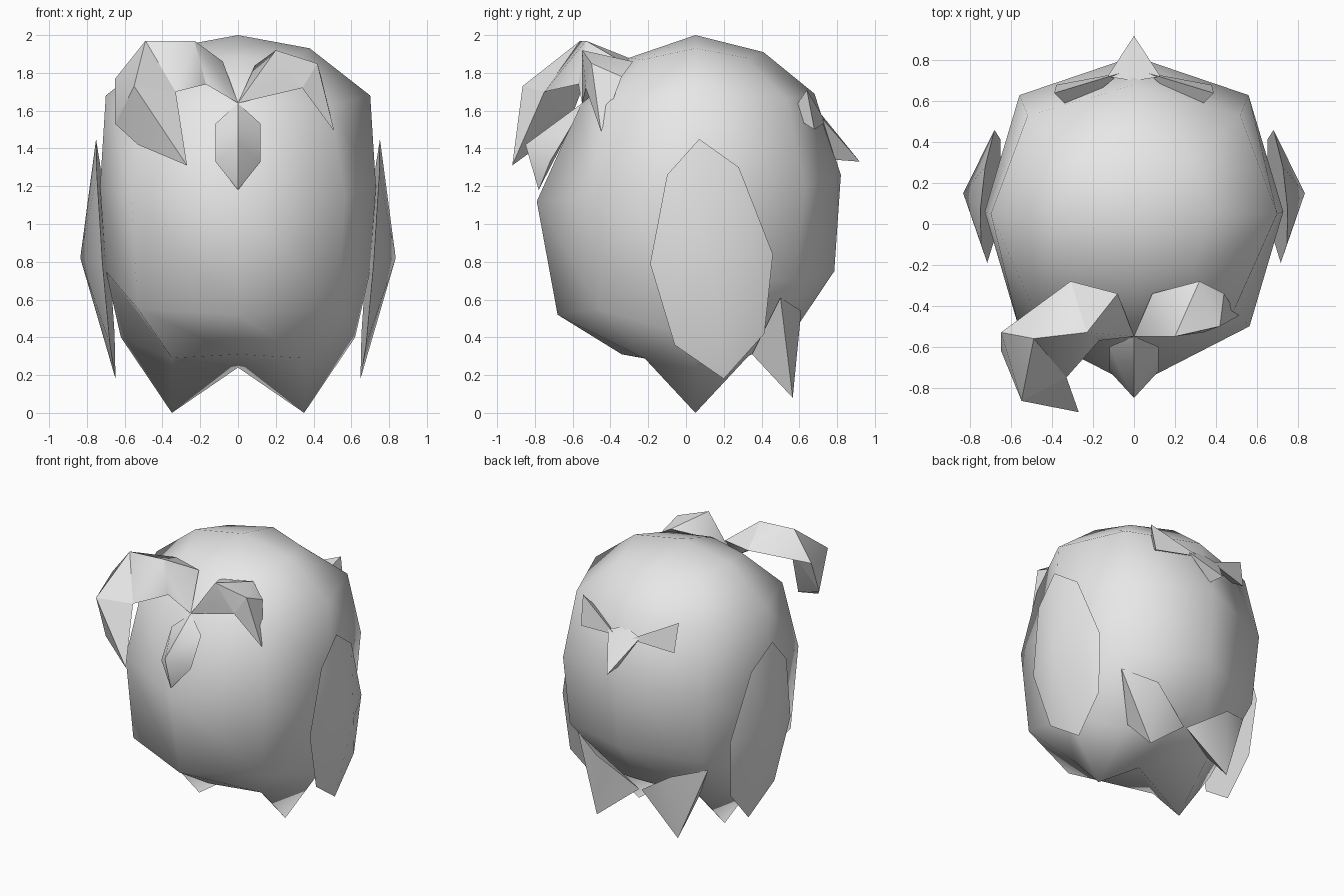
import bpy, bmesh, math

if "Cube" in bpy.data.objects:
    bpy.data.objects.remove(bpy.data.objects["Cube"], do_unlink=True)

GREY = (0.8, 0.8, 0.8, 1.0)
mat = bpy.data.materials.new("plain grey")
mat.use_nodes = True
mat.diffuse_color = GREY
mat.node_tree.nodes["Principled BSDF"].inputs["Base Color"].default_value = GREY


def finish(name, bm, angle):
    """Turn a bmesh into a smooth-shaded object with sharp edges above angle."""
    bmesh.ops.recalc_face_normals(bm, faces=bm.faces)
    mesh = bpy.data.meshes.new(name)
    bm.to_mesh(mesh)
    bm.free()
    mesh.materials.append(mat)
    for p in mesh.polygons:
        p.use_smooth = True
    mesh.set_sharp_from_angle(angle=math.radians(angle))
    ob = bpy.data.objects.new(name, mesh)
    bpy.context.collection.objects.link(ob)
    return ob


def hulls(name, groups, angle=50, side=1):
    """One object from several convex chunks; side=-1 mirrors it in x."""
    bm = bmesh.new()
    for pts in groups:
        vs = [bm.verts.new((x * side, y, z)) for x, y, z in pts]
        res = bmesh.ops.convex_hull(bm, input=vs)
        inner = {g for g in res["geom_interior"] + res["geom_unused"]
                 if isinstance(g, bmesh.types.BMVert)}
        if inner:
            bmesh.ops.delete(bm, geom=list(inner), context='VERTS')
    return finish(name, bm, angle)


# Body: eight-sided rings, each given as front, front corner, side, back corner, back
rings = [
    [(0, -.30, 1.88), (.29, -.23, 1.87), (.38, .05, 1.93), (.30, .32, 1.88), (0, .41, 1.91)],
    [(0, -.56, 1.63), (.49, -.42, 1.63), (.70, .05, 1.68), (.52, .53, 1.66), (0, .68, 1.69)],
    [(0, -.79, 1.12), (.565, -.50, 1.15), (.73, .06, 1.20), (.56, .63, 1.20), (0, .82, 1.26)],
    [(0, -.68, .52), (.53, -.46, .55), (.70, .05, .75), (.54, .58, .70), (0, .785, .75)],
    [(0, -.34, .31), (.35, -.22, .29), (.62, .05, .40), (.35, .33, .30), (0, .57, .43)],
]
bm = bmesh.new()
loops = []
for r in rings:
    full = r + [(-x, y, z) for x, y, z in r[3:0:-1]]
    loops.append([bm.verts.new(p) for p in full])
crown = bm.verts.new((0, .05, 2.0))
belly = bm.verts.new((0, .05, .24))
for i in range(8):
    j = (i + 1) % 8
    bm.faces.new((crown, loops[0][i], loops[0][j]))
    for a, b in zip(loops, loops[1:]):
        bm.faces.new((a[i], b[i], b[j], a[j]))
# Pointed feet drawn out of the underside
low = loops[-1]
for s, (f, m, b) in ((1, (1, 2, 3)), (-1, (7, 6, 5))):
    tip = bm.verts.new((.35 * s, .05, 0))
    rim = [low[f], low[m], low[b], belly]
    for k in range(4):
        bm.faces.new((rim[k], rim[(k + 1) % 4], tip))
    bm.faces.new((belly, low[0], low[f]))
    bm.faces.new((belly, low[b], low[4]))
finish("body", bm, 89)

# Beak
hulls("beak", [[(0, -.55, 1.64), (0, -.85, 1.42), (0, -.78, 1.18)] +
               [(s * x, y, z) for s in (1, -1)
                for x, y, z in ((.12, -.60, 1.53), (.12, -.72, 1.33))]], 40)

# Small brow on the left
hulls("left_brow", [
    [(0, -.55, 1.64), (.09, -.34, 1.84), (.20, -.55, 1.92),
     (.32, -.28, 1.86), (.18, -.55, 1.74), (.34, -.53, 1.72)],
    [(.20, -.55, 1.92), (.32, -.28, 1.86), (.42, -.50, 1.85),
     (.18, -.55, 1.74), (.34, -.53, 1.72), (.44, -.34, 1.78)],
    [(.42, -.50, 1.85), (.34, -.53, 1.72), (.44, -.34, 1.78), (.51, -.45, 1.49)],
], 60)

# Large drooping brow on the right
back, top_in, top_out = (.31, -.28, 1.87), (.23, -.53, 1.97), (.49, -.56, 1.97)
under, elbow = (.17, -.57, 1.74), (.33, -.75, 1.70)
outer, outer_low, front = (.65, -.53, 1.77), (.65, -.62, 1.53), (.55, -.865, 1.73)
hulls("right_brow", [
    [(0, -.55, 1.64), (.08, -.34, 1.86), back, top_in, under],
    [back, top_in, top_out, under, elbow, outer],
    [top_out, outer, outer_low, front, elbow],
    [outer_low, front, elbow, (.53, -.78, 1.42), (.27, -.92, 1.31)],
], 60, -1)

# Wings, tail points and rear side flaps come in mirrored pairs
wing_rim = [(.07, 1.45), (.28, 1.30), (.46, .84), (.415, .42),
            (.20, .18), (-.06, .36), (-.19, .79), (-.10, 1.26)]
wing = [(.70 + .075 * (z - .82) - .06 * (y - .14), y, z) for y, z in wing_rim]
wing.append((.835, .15, .82))
tail = [(.53, .50, .61), (.30, .61, .54), (.01, .53, .34),
        (.35, .35, .31), (.33, .565, .08)]
flap = [(.06, .74, 1.54), (.39, .64, 1.71), (.38, .68, 1.50), (.30, .55, 1.58)]
for side, word in ((1, "left"), (-1, "right")):
    hulls(word + "_wing", [wing], 25, side)
    hulls(word + "_tail_point", [tail], 60, side)
    hulls(word + "_rear_flap", [flap], 40, side)

# Pointed feather on the back of the head
hulls("rear_feather", [[(-.13, .72, 1.56), (.13, .72, 1.56), (0, .70, 1.60),
                        (0, .92, 1.33), (0, .79, 1.34)]], 40)
